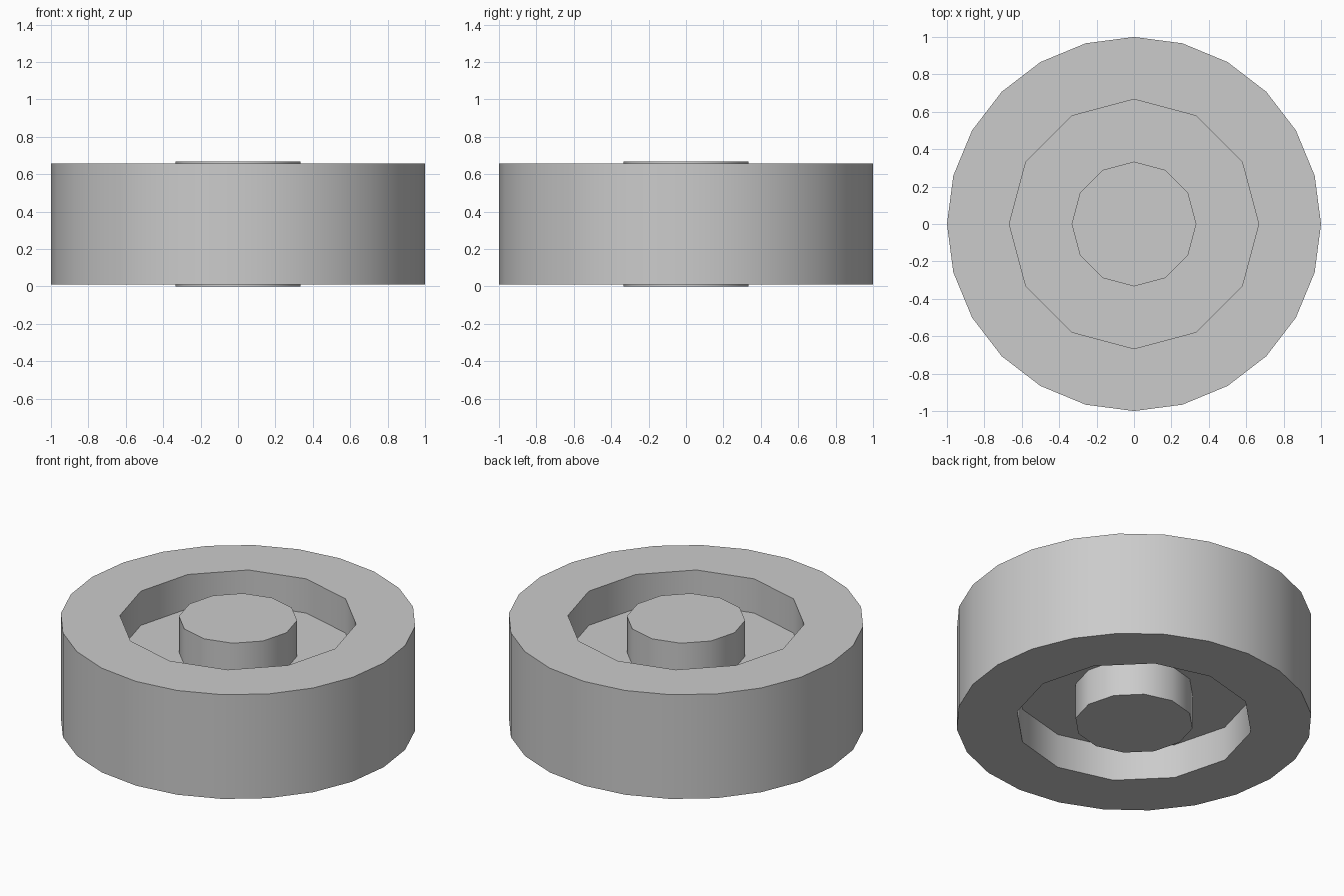
import bpy
import bmesh
from math import cos, sin, pi, radians

HEIGHT = 0.667
LIP = 0.01               # how far the hub stands proud of the tyre
SIDES = 12               # sides of the hub and the recess

cube = bpy.data.objects.get("Cube")
if cube:
    bpy.data.objects.remove(cube, do_unlink=True)

grey = bpy.data.materials.new("plain grey")
grey.use_nodes = True
colour = (0.6, 0.6, 0.6, 1)
grey.diffuse_color = colour
grey.node_tree.nodes["Principled BSDF"].inputs["Base Color"].default_value = colour


def ring(bm, radius, sides, z):
    return [bm.verts.new((radius * cos(2 * pi * i / sides),
                          radius * sin(2 * pi * i / sides), z))
            for i in range(sides)]


def wall(bm, low, high):
    n = len(low)
    for i in range(n):
        j = (i + 1) % n
        bm.faces.new((low[i], low[j], high[j], high[i]))


def finish(bm, name):
    bmesh.ops.recalc_face_normals(bm, faces=bm.faces)
    mesh = bpy.data.meshes.new(name)
    bm.to_mesh(mesh)
    bm.free()
    mesh.materials.append(grey)
    obj = bpy.data.objects.new(name, mesh)
    bpy.context.collection.objects.link(obj)
    bpy.ops.object.select_all(action='DESELECT')
    obj.select_set(True)
    bpy.context.view_layer.objects.active = obj
    bpy.ops.object.shade_smooth_by_angle(angle=radians(40))
    return obj


def prism(name, radius, bottom, top):
    bm = bmesh.new()
    low, high = ring(bm, radius, SIDES, bottom), ring(bm, radius, SIDES, top)
    wall(bm, low, high)
    bm.faces.new(low)
    bm.faces.new(high)
    return finish(bm, name)


# Tyre: a round band with twice as many sides outside as inside
bm = bmesh.new()
levels = (LIP, HEIGHT - LIP)
outer = [ring(bm, 1, SIDES * 2, z) for z in levels]
inner = [ring(bm, HEIGHT, SIDES, z) for z in levels]
wall(bm, *outer)
wall(bm, *inner)
for o, n in zip(outer, inner):
    for i in range(SIDES):
        j = (i + 1) % SIDES
        bm.faces.new((o[2 * i], o[2 * i + 1], o[2 * j], n[j], n[i]))
finish(bm, "tyre")

# Web plate at mid height and the hub through it
prism("wheel_disc", HEIGHT, HEIGHT / 3, HEIGHT * 2 / 3)
prism("hub", HEIGHT / 2, 0, HEIGHT)
